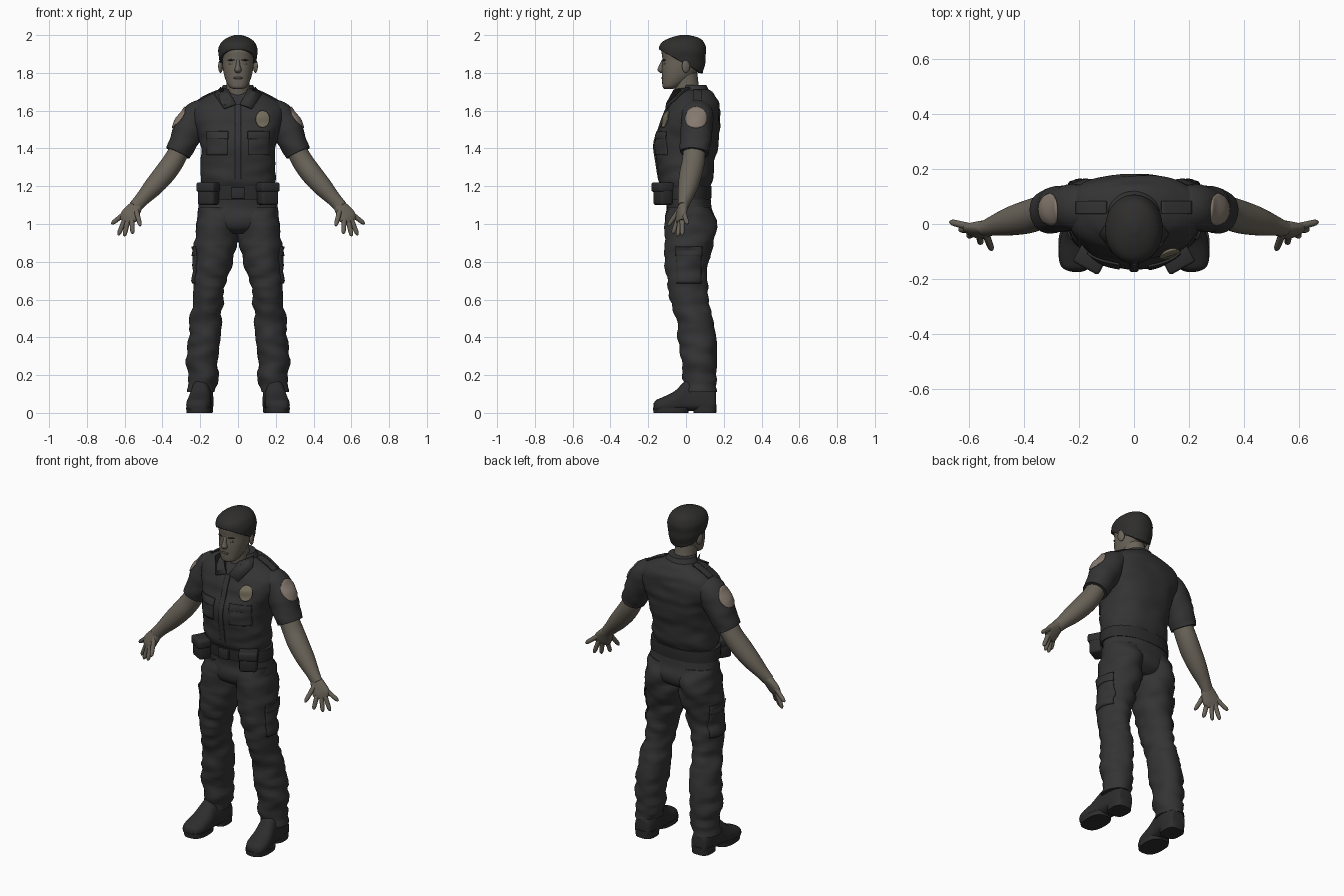
import bpy, bmesh, math
from mathutils import Vector, Matrix, Euler, noise
from mathutils.bvhtree import BVHTree

if "Cube" in bpy.data.objects:
    bpy.data.objects.remove(bpy.data.objects["Cube"])


def material(name, *rgb):
    m = bpy.data.materials.new(name)
    m.use_nodes = True
    m.diffuse_color = (*rgb, 1)
    bsdf = next(n for n in m.node_tree.nodes if n.type == 'BSDF_PRINCIPLED')
    bsdf.inputs["Base Color"].default_value = (*rgb, 1)
    return m


CLOTH = material("charcoal cloth", .034, .034, .035)
LEATHER = material("black leather", .026, .026, .027)
HAIR = material("dark hair", .028, .027, .026)
SKIN = material("skin", .145, .127, .1)
SHADE = material("lips and lids", .1, .083, .066)
PATCH = material("tan patch", .24, .195, .16)
BADGE = material("dull brass", .19, .165, .115)


def finish(bm, name, mat, side=1):
    """Mirror if needed, then turn the bmesh into a smooth shaded object."""
    for v in bm.verts:
        v.co.x *= side
    bmesh.ops.recalc_face_normals(bm, faces=bm.faces)
    me = bpy.data.meshes.new(name)
    bm.to_mesh(me)
    bm.free()
    me.materials.append(mat)
    me.shade_smooth()
    me.set_sharp_from_angle(angle=math.radians(50))
    ob = bpy.data.objects.new(name, me)
    bpy.context.scene.collection.objects.link(ob)
    return ob


def spline(rings, steps):
    """Catmull-Rom interpolation of ring tuples."""
    r = [tuple(q) if len(q) == 6 else (*q, q[4]) for q in rings]
    r = [r[0]] + r + [r[-1]]
    out = []
    for a, b, c, d in zip(r, r[1:], r[2:], r[3:]):
        for k in range(steps):
            t = k / steps
            out.append([q + t / 2 * (s - p + t * (2*p - 5*q + 4*s - u + t * (3*q - p - 3*s + u)))
                        for p, q, s, u in zip(a, b, c, d)])
    return out + [list(r[-1])]


def loft(name, mat, rings, side=1, axis=None, ref=(0, 1, 0), power=2, sides=32, steps=5, fold=0, cut=None):
    """Skin rings of (x, y, z, half width, front depth, back depth)."""
    pts = spline(rings, steps)
    bm = bmesh.new()
    loops = []
    for i, p in enumerate(pts):
        c = Vector(p[:3])
        ahead, behind = pts[min(i + 1, len(pts) - 1)], pts[max(i - 1, 0)]
        t = Vector(axis) if axis else (Vector(ahead[:3]) - Vector(behind[:3])).normalized()
        v = Vector(ref)
        v = (v - t * v.dot(t)).normalized()
        u = v.cross(t)
        loop = []
        for k in range(sides):
            a = math.tau * k / sides
            ca, sa = (math.copysign(abs(f) ** (2 / power), f) for f in (math.cos(a), math.sin(a)))
            off = u * ca * max(p[3], .002) + v * sa * max(p[5] if sa > 0 else p[4], .002)
            co = c + off
            if fold:
                co += off.normalized() * fold * noise.noise(Vector((co.x * 9, co.y * 9, co.z * 22)))
            co.z = max(co.z, 0)
            loop.append(bm.verts.new(co))
        loops.append(loop)
    for a, b in zip(loops, loops[1:]):
        for k in range(sides):
            n = (k + 1) % sides
            bm.faces.new((a[k], a[n], b[n], b[k]))
    bm.faces.new(loops[0])
    bm.faces.new(loops[-1])
    if cut:
        bmesh.ops.bisect_plane(bm, geom=bm.verts[:] + bm.edges[:] + bm.faces[:],
                               plane_co=cut[0], plane_no=cut[1], clear_inner=True)
    return finish(bm, name, mat, side)


def thicken(ob, depth, offset=0):
    mod = ob.modifiers.new("thickness", 'SOLIDIFY')
    mod.thickness, mod.offset = depth, offset


def applique(name, mat, target, centre, out, up, w, h, side=1, rounded=False, lift=.002):
    """Thin plate that follows the surface of the target."""
    me = target.data
    tree = BVHTree.FromPolygons([v.co for v in me.vertices], [p.vertices[:] for p in me.polygons])
    centre, out, up = (Vector((q[0] * side, q[1], q[2])) for q in (centre, out, up))
    out.normalize()
    up.normalize()
    right = up.cross(out)
    bm = bmesh.new()
    n = 12
    grid = []
    for i in range(n + 1):
        for j in range(n + 1):
            a, b = 2 * i / n - 1, 2 * j / n - 1
            if rounded:
                a, b = a * math.sqrt(1 - b * b / 2), b * math.sqrt(1 - a * a / 2)
            p = centre + right * a * w / 2 + up * b * h / 2
            hit = tree.ray_cast(p + out * .3, -out)[0]
            grid.append(bm.verts.new((hit or p) + out * lift))
    for i in range(n):
        for j in range(n):
            k = i * (n + 1) + j
            bm.faces.new((grid[k], grid[k + 1], grid[k + n + 2], grid[k + n + 1]))
    thicken(finish(bm, name, mat), .007)


def solid(name, mat, centre, size, turn=0, side=1, ball=False):
    """Bevelled box or ellipsoid."""
    bm = bmesh.new()
    m = Matrix.LocRotScale(Vector(centre), Euler((0, 0, turn)), Vector(size))
    if ball:
        bmesh.ops.create_uvsphere(bm, u_segments=20, v_segments=12, radius=.5, matrix=m)
    else:
        bmesh.ops.create_cube(bm, size=1, matrix=m)
        bmesh.ops.bevel(bm, geom=bm.edges[:], offset=min(size) * .2, segments=2, affect='EDGES', profile=.5)
    return finish(bm, name, mat, side)


UP = (0, 0, 1)
FRONT = (0, -1, 0)

# Shirt body, placket and collar band
shirt = loft("shirt", CLOTH, [
    (0, 0, 1.19, .19, .125, .12), (0, 0, 1.24, .2, .145, .142), (0, 0, 1.32, .195, .155, .152),
    (0, .02, 1.42, .2, .187, .152), (0, .03, 1.5, .225, .172, .15), (0, .05, 1.57, .25, .168, .13),
    (0, .06, 1.63, .232, .152, .115), (0, .06, 1.67, .18, .12, .1), (0, .05, 1.7, .115, .09, .088),
    (0, .04, 1.715, .07, .07, .07)], axis=UP, power=2.3, sides=64, fold=.009)
loft("button_placket", CLOTH, [(0, -.143, 1.24, .016, .006), (0, -.156, 1.32, .016, .006),
     (0, -.168, 1.42, .016, .006), (0, -.144, 1.5, .016, .006), (0, -.12, 1.57, .016, .006),
     (0, -.094, 1.63, .016, .006)], power=4, sides=16)
loft("collar_band", CLOTH, [(0, .045, 1.67, .115, .08, .09), (0, .04, 1.7, .098, .07, .085),
     (0, .035, 1.735, .08, .055, .072)], axis=UP)

# Trouser seat and belt
loft("trouser_seat", CLOTH, [(0, .02, .95, .1, .08), (0, .02, .98, .17, .12), (0, .02, 1.03, .213, .132),
     (0, .015, 1.1, .208, .118), (0, 0, 1.2, .195, .125)], axis=UP, power=2.2, sides=48, fold=.004)
loft("belt", LEATHER, [(0, .003, 1.13, .212, .13), (0, .002, 1.165, .212, .134),
     (0, 0, 1.2, .209, .136)], axis=UP, power=2.2, sides=48, steps=2)
solid("belt_buckle", LEATHER, (0, -.137, 1.165), (.07, .02, .06))

# Head and neck
loft("neck", SKIN, [(0, .03, 1.62, .075, .075), (0, .005, 1.72, .062, .066), (0, -.01, 1.8, .062, .07)], axis=UP)
loft("head", SKIN, [(0, -.092, 1.715, .025, .022), (0, -.08, 1.728, .048, .044, .05),
     (0, -.05, 1.77, .068, .077, .08), (0, -.03, 1.82, .08, .098, .1), (0, -.02, 1.87, .084, .105, .11),
     (0, -.02, 1.92, .086, .108, .112), (0, -.015, 1.96, .075, .09, .095), (0, -.01, 1.98, .04, .05)],
     axis=UP, power=2.15, sides=40)
hair = loft("hair", HAIR, [(0, 0, 1.75, .075, .1, .085), (0, -.012, 1.82, .092, .105, .105),
     (0, -.02, 1.87, .1, .115, .124), (0, -.02, 1.92, .104, .122, .125), (0, -.015, 1.96, .09, .115, .11),
     (0, -.01, 1.985, .06, .078), (0, -.01, 2, .02, .025)], axis=UP, power=2.1, sides=48, fold=.004,
     cut=((0, -.14, 1.922), (0, .55, 1)))
thicken(hair, .025, -1)
loft("nose", SKIN, [(0, -.117, 1.87, .009, .01), (0, -.126, 1.84, .011, .016),
     (0, -.128, 1.815, .018, .023), (0, -.122, 1.8, .012, .014)], axis=UP, sides=16)
solid("mouth", SHADE, (0, -.124, 1.773), (.048, .014, .013), ball=True)

# Chest badge
applique("chest_badge", BADGE, shirt, (.13, -.1, 1.555), FRONT, UP, .072, .088, rounded=True, lift=.006)

for side, word in ((1, "left_"), (-1, "right_")):
    # Face features
    solid(word + "ear", SKIN, (.092, .0, 1.835), (.024, .045, .07), .3, side, ball=True)
    solid(word + "eye", SHADE, (.035, -.114, 1.848), (.028, .012, .012), .3, side, ball=True)
    solid(word + "eyebrow", HAIR, (.036, -.116, 1.868), (.04, .012, .009), .3, side, ball=True)

    # Collar flap
    bm = bmesh.new()
    corners = ((.05, -.062, 1.71), (.01, -.103, 1.635), (.075, -.105, 1.61), (.125, -.035, 1.685), (.092, .02, 1.722))
    bm.faces.new([bm.verts.new(c) for c in corners])
    thicken(finish(bm, word + "collar_flap", CLOTH, side), .009)

    # Sleeve, shoulder strap and sleeve patch
    sleeve = loft(word + "sleeve", CLOTH, [(.13, .06, 1.62, .05, .07), (.2, .06, 1.59, .068, .083),
                  (.25, .058, 1.52, .085, .085), (.285, .052, 1.445, .078, .082), (.318, .045, 1.375, .07, .078)],
                  side, fold=.008)
    applique(word + "sleeve_patch", PATCH, sleeve, (.295, .053, 1.555), (.9, 0, .43), (-.43, 0, .9),
             .115, .13, side, rounded=True)
    applique(word + "shoulder_strap", CLOTH, shirt, (.155, .06, 1.65), UP, (1, 0, 0), .045, .11, side, lift=.004)

    # Chest pocket with flap
    applique(word + "chest_pocket", CLOTH, shirt, (.11, -.1, 1.425), FRONT, UP, .11, .12, side)
    applique(word + "pocket_flap", CLOTH, shirt, (.11, -.1, 1.47), FRONT, UP, .116, .04, side, lift=.006)

    # Bare arm, palm and fingers
    loft(word + "arm", SKIN, [(.295, .045, 1.42, .052, .058), (.34, .04, 1.335, .056, .06),
         (.39, .025, 1.265, .057, .06), (.45, .01, 1.195, .051, .052), (.505, -.005, 1.135, .039, .038),
         (.545, -.017, 1.09, .035, .027)], side)
    loft(word + "palm", SKIN, [(.535, -.014, 1.1, .033, .026), (.56, -.022, 1.065, .045, .023),
         (.58, -.027, 1.035, .049, .02), (.592, -.03, 1.012, .035, .014)], side, ref=(-.5, 1, 0), power=2.4)
    for finger, base, tip in (("little", (.6, -.01, 1.055), (.67, .008, 1.0)),
                              ("ring", (.597, -.02, 1.03), (.634, -.02, .94)),
                              ("middle", (.583, -.03, 1.02), (.602, -.045, .935)),
                              ("index", (.562, -.042, 1.025), (.558, -.07, .948)),
                              ("thumb", (.54, -.035, 1.075), (.517, -.095, .99))):
        a, b = Vector(base), Vector(tip)
        loft(word + finger + "_finger", SKIN,
             [(*a.lerp(b, t), r, r) for t, r in ((0, .014), (.5, .0125), (.85, .011), (1, .004))],
             side, sides=12, steps=3)

    # Trouser leg with cargo pocket
    leg = loft(word + "trouser_leg", CLOTH, [
        (.105, .015, 1.09, .1, .115), (.111, .02, 1, .109, .134), (.118, .02, .9, .113, .13),
        (.132, .005, .8, .103, .115), (.145, .005, .7, .09, .106), (.158, .015, .6, .079, .1),
        (.168, .043, .5, .082, .097), (.172, .06, .4, .087, .1), (.183, .067, .3, .082, .098),
        (.183, .075, .2, .082, .088), (.19, .077, .11, .068, .083)], side, axis=(0, 0, -1), sides=40, fold=.017)
    applique(word + "cargo_pocket", CLOTH, leg, (.23, .015, .77), (1, 0, 0), UP, .13, .17, side, lift=.003)
    applique(word + "cargo_flap", CLOTH, leg, (.23, .015, .855), (1, 0, 0), UP, .14, .05, side, lift=.007)

    # Boot upper, sole and heel
    loft(word + "boot", LEATHER, [(.188, .158, .06, .03, .05, .05), (.19, .148, .05, .05, .045, .08),
         (.19, .08, .05, .06, .04, .14), (.198, 0, .05, .057, .04, .12), (.205, -.06, .045, .064, .04, .07),
         (.21, -.12, .04, .064, .036, .045), (.214, -.158, .036, .048, .03, .032),
         (.214, -.172, .034, .02, .015, .015)], side, axis=FRONT, ref=UP, power=2.4)
    loft(word + "sole", LEATHER, [(.208, -.08, 0, .064, .092), (.208, -.08, .028, .067, .095)],
         side, axis=UP, power=2.6, steps=1)
    loft(word + "heel", LEATHER, [(.19, .1, 0, .056, .06), (.19, .1, .045, .06, .062)],
         side, axis=UP, power=3, steps=1)

    # Belt pouch with lid
    solid(word + "belt_pouch", LEATHER, (.157, -.122, 1.157), (.1, .075, .115), .5, side)
    solid(word + "pouch_lid", LEATHER, (.157, -.124, 1.195), (.106, .085, .05), .5, side)
